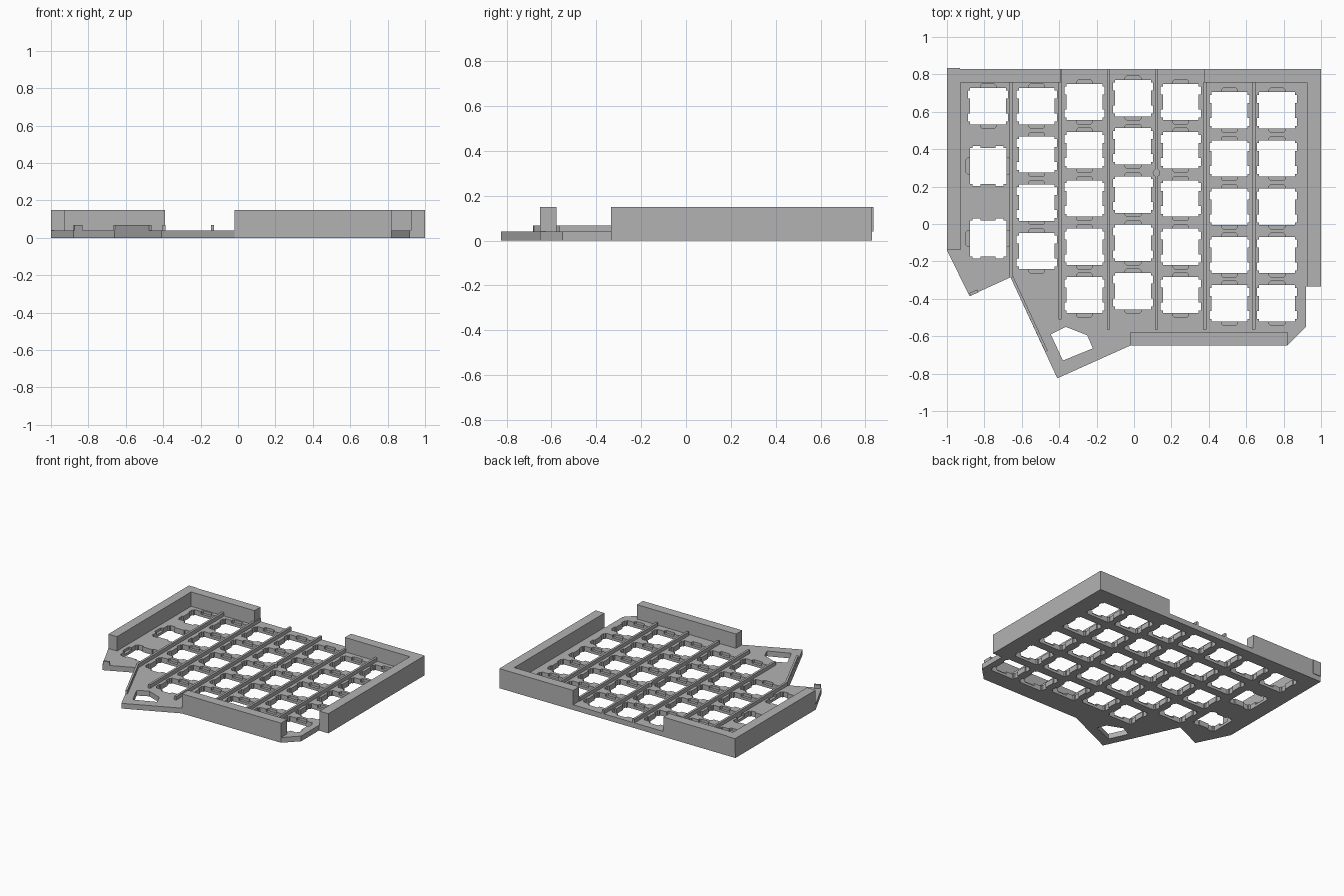
import bpy, bmesh, math
from mathutils import Vector

if "Cube" in bpy.data.objects:
    bpy.data.objects.remove(bpy.data.objects["Cube"])

grey = bpy.data.materials.new("plain grey")
grey.diffuse_color = (0.45, 0.45, 0.45, 1)
grey.use_nodes = True
grey.node_tree.nodes["Principled BSDF"].inputs["Base Color"].default_value = grey.diffuse_color


def slab(name, loops, z0, z1):
    """Extruded flat outline; every loop after the first is a hole."""
    cu = bpy.data.curves.new(name + "_profile", 'CURVE')
    cu.dimensions = '2D'
    cu.fill_mode = 'BOTH'
    cu.extrude = (z1 - z0) / 2
    for pts in loops:
        sp = cu.splines.new('POLY')
        sp.points.add(len(pts) - 1)
        for p, (x, y) in zip(sp.points, pts):
            p.co = (x, y, 0, 1)
        sp.use_cyclic_u = True
    tmp = bpy.data.objects.new(name + "_tmp", cu)
    bpy.context.collection.objects.link(tmp)
    dg = bpy.context.evaluated_depsgraph_get()
    me = bpy.data.meshes.new_from_object(tmp.evaluated_get(dg))
    bpy.data.objects.remove(tmp)
    bm = bmesh.new()
    bm.from_mesh(me)
    bmesh.ops.remove_doubles(bm, verts=bm.verts, dist=1e-5)
    bmesh.ops.translate(bm, verts=bm.verts, vec=(0, 0, (z0 + z1) / 2))
    bmesh.ops.recalc_face_normals(bm, faces=bm.faces)
    for f in bm.faces:
        f.smooth = False
    bm.to_mesh(me)
    bm.free()
    me.materials.clear()
    me.materials.append(grey)
    ob = bpy.data.objects.new(name, me)
    bpy.context.collection.objects.link(ob)
    return ob


def strip(name, a, b, width, z0, z1):
    """Straight bar between two plan points."""
    a, b = Vector(a), Vector(b)
    d = (b - a).normalized()
    n = Vector((-d.y, d.x)) * width / 2
    return slab(name, [[tuple(p) for p in (a + n, a - n, b - n, b + n)]], z0, z1)


def key_hole(cx, cy, turned, clips):
    """Switch cutout, mirrored from one quarter; clips adds the end recesses."""
    q = [(.096, .04), (.107, .04), (.107, .083), (.096, .083), (.096, .097)]
    if clips:
        q += [(.042, .097), (.042, .11), (.034, .118)]
    r = q[::-1]
    pts = (q + [(-x, y) for x, y in r] + [(-x, -y) for x, y in q]
           + [(x, -y) for x, y in r])
    if turned:
        pts = [(-y, x) for x, y in pts]
    return [(cx + x, cy + y) for x, y in pts]


# Key positions: column x, top key y, number of keys
keys = [(-.78, .63, False), (-.78, .31, True), (-.78, -.077, True)]
for x, top, count in [(-.52, .63, 4), (-.265, .652, 5), (-.005, .673, 5),
                      (.25, .652, 5), (.51, .608, 5), (.765, .608, 5)]:
    keys += [(x, top - .258 * i, False) for i in range(count)]

outline = [(-1, .83), (1, .83), (1, -.335), (.92, -.335), (.92, -.55), (.82, -.65),
           (-.02, -.65), (-.41, -.825), (-.66, -.285), (-.88, -.385), (-1, -.14)]
thumb_opening = [(-.365, -.55), (-.25, -.595), (-.22, -.665), (-.38, -.73), (-.445, -.59)]

# Plate in two layers so the clip recesses only reach halfway down
MID, TOP, WALL, RIB = .02, .04, .15, .068
for name, z0, z1, clips in [("plate_lower", 0, MID, False), ("plate_upper", MID, TOP, True)]:
    holes = [key_hole(x, y, t, clips) for x, y, t in keys]
    slab(name, [outline, thumb_opening] + holes, z0, z1)

# Raised border walls
slab("left_wall", [[(-1, -.14), (-.927, -.14), (-.927, .757), (-.39, .757),
                    (-.39, .83), (-.93, .83), (-.93, .835), (-1, .835)]], TOP, WALL)
slab("right_wall", [[(1, -.335), (1, .83), (.375, .83), (.375, .757),
                     (.925, .757), (.925, -.335)]], TOP, WALL)
slab("front_wall", [[(-.02, -.65), (.82, -.65), (.82, -.577), (-.02, -.577)]], TOP, WALL)

# Ribs between the key columns
for i, (x, y0, y1) in enumerate([(-.657, -.285, .757), (-.395, -.51, .83), (-.137, -.565, .83),
                                 (.12, -.565, .83), (.378, -.565, .757), (.64, -.565, .757)]):
    strip(f"column_rib_{i + 1}", (x, y0), (x, y1), .017, TOP, RIB)
strip("thumb_rib", (-.652, -.285), (-.468, -.68), .015, TOP, RIB)
strip("corner_rib", (-.877, -.377), (-.835, -.358), .016, TOP, RIB)

# Small round post on a rib
slab("rib_post", [[(.12 + .02 * math.cos(math.tau * i / 16), .273 + .02 * math.sin(math.tau * i / 16))
                   for i in range(16)]], TOP, RIB)
